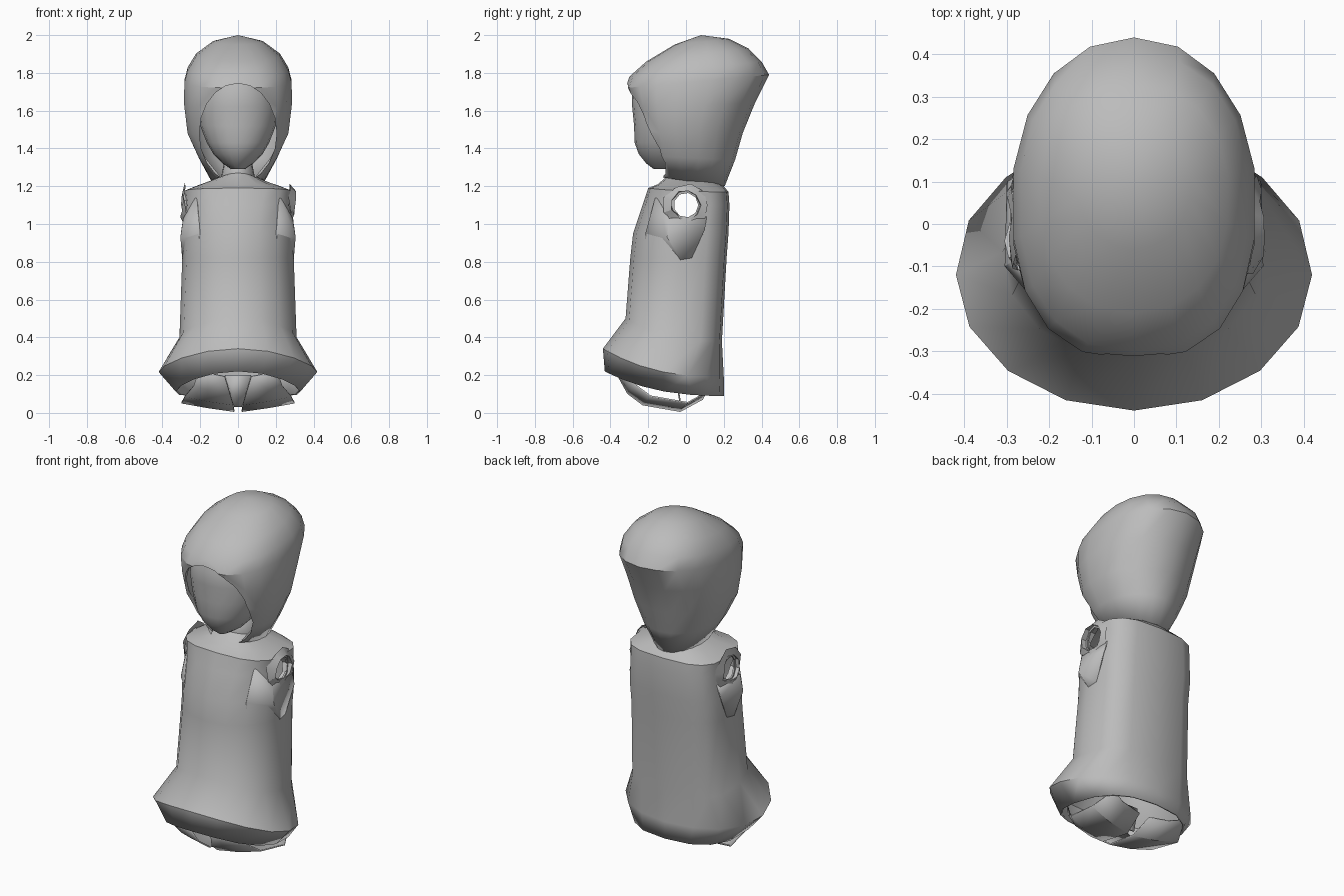
import bpy, bmesh, math, random

random.seed(4)
cube = bpy.data.objects.get("Cube")
if cube:
    bpy.data.objects.remove(cube)

grey = bpy.data.materials.new("plain_grey")
grey.use_nodes = True
grey.diffuse_color = (0.5, 0.5, 0.5, 1)
grey.node_tree.nodes["Principled BSDF"].inputs["Base Color"].default_value = (0.5, 0.5, 0.5, 1)
parts = []


def finish(name, bm, thickness=0):
    bmesh.ops.recalc_face_normals(bm, faces=bm.faces)
    mesh = bpy.data.meshes.new(name)
    bm.to_mesh(mesh)
    bm.free()
    mesh.materials.append(grey)
    ob = bpy.data.objects.new(name, mesh)
    bpy.context.collection.objects.link(ob)
    if thickness:
        mod = ob.modifiers.new("thickness", 'SOLIDIFY')
        mod.thickness = thickness
    parts.append(ob)
    return ob


def signed_pow(v, p):
    return math.copysign(abs(v) ** p, v)


def skin(bm, rings, closed=True):
    """Join neighbouring rows of vertices with quads."""
    n = len(rings[0])
    for a, b in zip(rings, rings[1:]):
        for i in range(n if closed else n - 1):
            j = (i + 1) % n
            bm.faces.new((a[i], a[j], b[j], b[i]))


def loft(name, rows, sides=16, bend=1, thickness=0, apex=None, caps=False):
    """Rows: front z, back z, front y, back y, half width, front and back roundness."""
    bm = bmesh.new()
    rings = []
    for zf, zb, yf, yb, w, pf, pb in rows:
        ring = []
        for i in range(sides):
            a = math.tau * i / sides
            p = pf if math.cos(a) > 0 else pb
            x = w * signed_pow(math.sin(a), p)
            t = (1 + signed_pow(math.cos(a), p)) / 2
            ring.append(bm.verts.new((x, yb + (yf - yb) * t, zb + (zf - zb) * t ** bend)))
        rings.append(ring)
    skin(bm, rings)
    if apex:
        tip = bm.verts.new(apex)
        top = rings[-1]
        for i in range(sides):
            bm.faces.new((top[i], top[(i + 1) % sides], tip))
    if caps:
        bm.faces.new(rings[0])
        bm.faces.new(rings[-1])
    return finish(name, bm, thickness)


def sheet(name, rails, thickness=0.008):
    bm = bmesh.new()
    skin(bm, [[bm.verts.new(v) for v in rail] for rail in rails], closed=False)
    return finish(name, bm, thickness)


def cut(ob, name, sides, depth, location, rotation, scale):
    """Cut an elliptical hole through a shell."""
    bpy.ops.mesh.primitive_cylinder_add(vertices=sides, radius=1, depth=depth,
                                        location=location, rotation=rotation)
    cutter = bpy.context.object
    cutter.name = name
    cutter.scale = scale
    cutter.hide_render = True
    cutter.hide_set(True)
    mod = ob.modifiers.new(name, 'BOOLEAN')
    mod.object = cutter
    mod.solver = 'EXACT'


# Robe with flared, arched hem, rounded front, square back and sloping shoulders
robe = loft("robe", [
    (0.22, 0.09, -0.43, 0.20, 0.33, 1, 0.8),
    (0.34, 0.19, -0.44, 0.20, 0.42, 1, 0.95),
    (0.50, 0.38, -0.32, 0.19, 0.31, 0.95, 0.6),
    (0.82, 0.82, -0.295, 0.215, 0.295, 1, 0.6),
    (0.95, 0.95, -0.28, 0.225, 0.30, 1, 0.6),
    (1.10, 1.10, -0.23, 0.23, 0.285, 0.85, 0.6),
    (1.19, 1.17, -0.20, 0.225, 0.29, 0.7, 0.65),
    (1.21, 1.20, -0.15, 0.20, 0.22, 0.8, 0.8),
    (1.27, 1.24, -0.08, 0.14, 0.09, 1, 1),
    (1.36, 1.34, -0.07, 0.11, 0.07, 1, 1),
], bend=2.5, thickness=0.01)
cut(robe, "arm_hole_cutter", 9, 1, (0, 0, 1.1), (0, math.pi / 2, 0), (0.065, 0.065, 1))

# Face
loft("face", [
    (1.29, 1.29, -0.17, 0.03, 0.035, 1, 1),
    (1.32, 1.32, -0.21, 0.04, 0.08, 1, 1),
    (1.37, 1.37, -0.25, 0.05, 0.13, 1, 1),
    (1.43, 1.43, -0.272, 0.06, 0.165, 1, 1),
    (1.52, 1.52, -0.275, 0.10, 0.20, 1, 1),
    (1.62, 1.62, -0.285, 0.10, 0.21, 1, 1),
    (1.70, 1.70, -0.287, 0.10, 0.20, 1, 1),
    (1.78, 1.78, -0.26, 0.10, 0.17, 1, 1),
], sides=20, caps=True)

# Hair: one hooded shell, pointed at the back, tapering to the nape, open at the face
hair = loft("hair", [
    (1.25, 1.20, -0.15, 0.205, 0.14, 0.8, 1),
    (1.36, 1.34, -0.21, 0.26, 0.21, 0.75, 1),
    (1.48, 1.48, -0.25, 0.30, 0.27, 0.75, 1),
    (1.62, 1.64, -0.285, 0.365, 0.288, 0.75, 1),
    (1.72, 1.79, -0.32, 0.44, 0.288, 0.8, 0.95),
    (1.78, 1.86, -0.30, 0.40, 0.27, 0.85, 0.85),
    (1.86, 1.93, -0.21, 0.33, 0.225, 0.9, 0.9),
    (1.95, 1.98, -0.06, 0.23, 0.135, 1, 1),
], sides=18, apex=(0, 0.08, 2.0), thickness=0.015)
cut(hair, "face_opening_cutter", 20, 0.5, (0, -0.35, 1.48), (math.pi / 2, 0, 0), (0.205, 0.265, 1))

# Tapered panel between the feet
sheet("hem_panel", [
    [(-0.07, -0.06, 0.2), (-0.02, -0.03, 0.03)],
    [(0.07, -0.06, 0.2), (0.02, -0.03, 0.03)],
])

for s, side in ((1, "left"), (-1, "right")):
    # Ragged cuff round the arm hole
    bm = bmesh.new()
    rings = []
    for x, r in ((0.25, 0.075), (0.30, 0.08), (0.28, 0.12)):
        rings.append([bm.verts.new((
            s * (x + random.uniform(-0.015, 0.01)),
            math.cos(a) * r + random.uniform(-0.01, 0.01),
            1.1 + math.sin(a) * r * random.uniform(0.9, 1.05)))
            for a in [math.tau * i / 9 for i in range(9)]])
    skin(bm, rings)
    finish(side + "_cuff", bm)

    # Sleeve fold lying against the robe below the cuff
    sheet(side + "_sleeve_fold", [
        [(s * 0.22, -0.16, 1.15), (s * 0.205, -0.215, 0.95), (s * 0.21, -0.205, 0.80)],
        [(s * 0.29, -0.09, 1.03), (s * 0.305, -0.10, 0.93), (s * 0.295, -0.03, 0.81)],
        [(s * 0.28, 0.11, 1.04), (s * 0.30, 0.10, 0.97), (s * 0.29, 0.03, 0.82)],
    ])

    # Foot: thin curved sheet under the hem, narrowing to toe and heel
    path = ((-0.36, 0.19), (-0.31, 0.10), (-0.23, 0.04), (-0.03, 0.005), (0.09, 0.07))
    sheet(side + "_foot", [
        [(s * (0.02 + 0.3 * max(z - 0.02, 0)), y, z) for y, z in path],
        [(s * 0.16, y + 0.01, z + 0.02) for y, z in path],
        [(s * (0.3 - 0.6 * max(-0.2 - y, y, 0)), y + 0.04, z + 0.045) for y, z in path],
    ])

# Smooth shading with crisp creases
bpy.ops.object.select_all(action='DESELECT')
for ob in parts:
    ob.select_set(True)
bpy.context.view_layer.objects.active = robe
bpy.ops.object.shade_smooth_by_angle(angle=math.radians(32))
